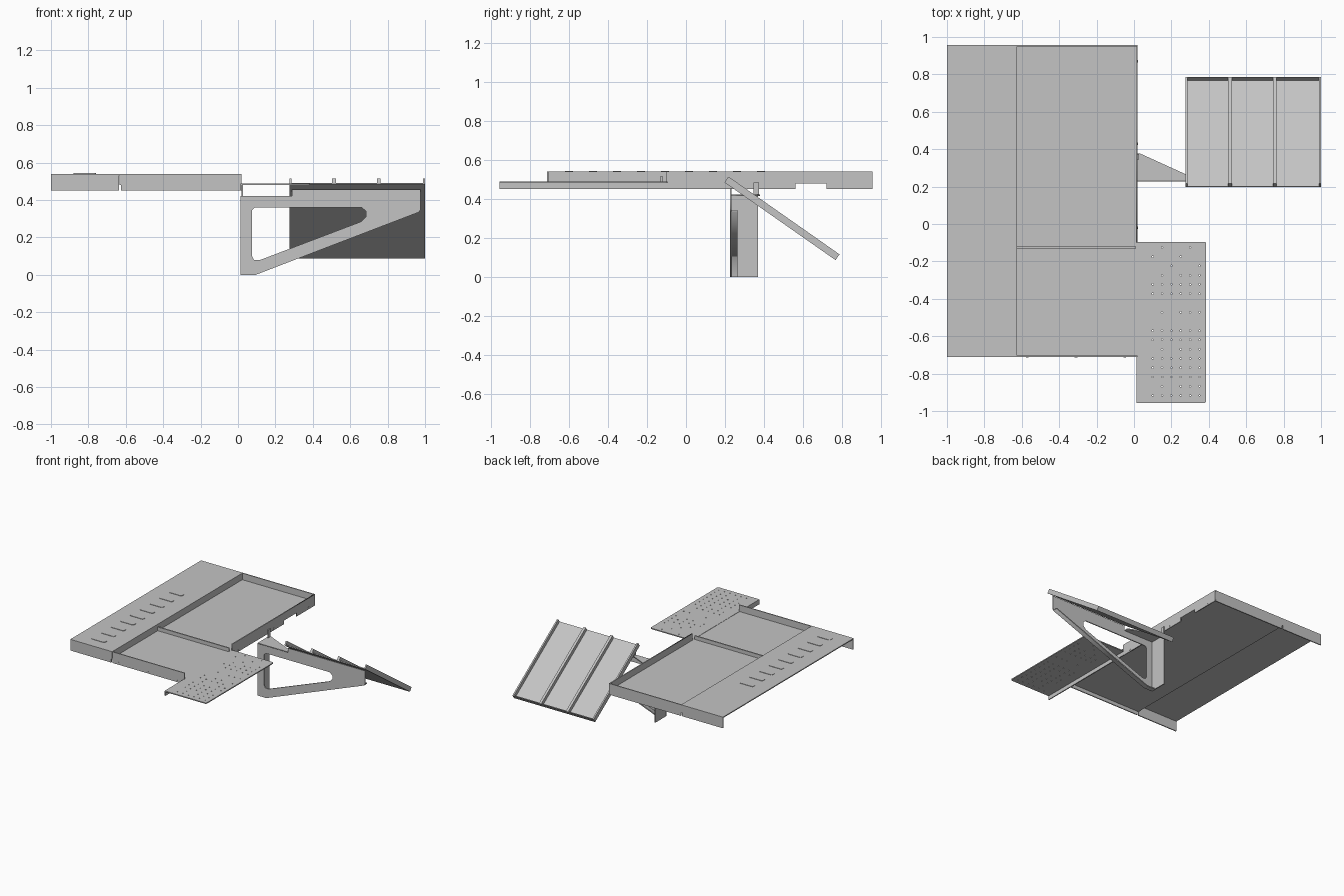
import bpy, bmesh, math
from mathutils import Matrix, Vector

cube = bpy.data.objects.get("Cube")
if cube:
    bpy.data.objects.remove(cube, do_unlink=True)

metal = bpy.data.materials.new("light_grey_metal")
metal.use_nodes = True
grey = (0.55, 0.55, 0.55, 1)
metal.diffuse_color = grey
metal.node_tree.nodes["Principled BSDF"].inputs["Base Color"].default_value = grey

T = 0.008        # sheet thickness
TOP, LOW, FLOOR = 0.54, 0.45, 0.487
FRONT, BACK = -0.712, 0.957


def link(name, bm):
    bmesh.ops.remove_doubles(bm, verts=bm.verts, dist=0.00005)
    bmesh.ops.recalc_face_normals(bm, faces=bm.faces)
    mesh = bpy.data.meshes.new(name)
    bm.to_mesh(mesh)
    bm.free()
    mesh.materials.append(metal)
    obj = bpy.data.objects.new(name, mesh)
    bpy.context.collection.objects.link(obj)
    return obj


def box(name, x, y, z, matrix=Matrix()):
    """Box from three (low, high) ranges."""
    bm = bmesh.new()
    bmesh.ops.create_cube(bm, size=1)
    for v in bm.verts:
        v.co = Vector([(r[0] + r[1]) / 2 + c * (r[1] - r[0]) for r, c in zip((x, y, z), v.co)])
    bm.transform(matrix)
    return link(name, bm)


def sheet(name, outlines, axis, lo, hi):
    """Sheet with an outer outline and holes, extruded along an axis."""
    curve = bpy.data.curves.new(name, "CURVE")
    curve.dimensions = "2D"
    curve.fill_mode = "BOTH"
    curve.extrude = (hi - lo) / 2
    for pts in outlines:
        spline = curve.splines.new("POLY")
        spline.points.add(len(pts) - 1)
        for p, (u, v) in zip(spline.points, pts):
            p.co = (u, v, 0, 1)
        spline.use_cyclic_u = True
    temp = bpy.data.objects.new(name + "_outline", curve)
    bpy.context.collection.objects.link(temp)
    flat = bpy.data.meshes.new_from_object(temp)
    bm = bmesh.new()
    bm.from_mesh(flat)
    bpy.data.objects.remove(temp, do_unlink=True)
    mid = (lo + hi) / 2
    for v in bm.verts:
        a, b, w = v.co.x, v.co.y, v.co.z + mid
        v.co = {"x": (w, a, b), "y": (a, w, b), "z": (a, b, w)}[axis]
    return link(name, bm)


def rounded(x0, x1, y0, y1, r, steps=4):
    """Rounded rectangle outline."""
    pts = []
    corners = ((x1 - r, y1 - r), (x0 + r, y1 - r), (x0 + r, y0 + r), (x1 - r, y0 + r))
    for i, (cx, cy) in enumerate(corners):
        for k in range(steps + 1):
            a = math.pi / 2 * (i + k / steps)
            pts.append((cx + r * math.cos(a), cy + r * math.sin(a)))
    return pts


def circle(x, y, r, n=8):
    return [(x + r * math.cos(2 * math.pi * i / n), y + r * math.sin(2 * math.pi * i / n)) for i in range(n)]


# Raised side panel with its end flanges
box("side_panel", (-1, -0.63), (FRONT, BACK), (TOP - T, TOP))
for name, y in (("front", FRONT), ("back", BACK - T)):
    box(f"side_panel_{name}_flange", (-1, -0.635), (y, y + T), (LOW, TOP))
    box(f"tray_{name}_wall", (-0.625, 0.02), (y, y + T), (LOW, TOP))

# Row of pressed slots
for i in range(9):
    y = 0.385 - 0.123 * i
    sheet("pressed_slot", [rounded(-0.88, -0.76, y - 0.02, y + 0.02, 0.012)], "z", TOP, TOP + 0.003)

# Sunken tray
box("tray_floor", (-0.63, 0.02), (FRONT, BACK), (FLOOR - T, FLOOR))
box("tray_step", (-0.634, -0.626), (FRONT, BACK), (FLOOR - T, TOP))
box("tray_divider", (-0.63, 0.01), (-0.13, -0.12), (FLOOR, FLOOR + 0.03))
notched = [(-0.1, LOW), (0.56, LOW), (0.56, 0.483), (0.72, 0.483), (0.72, LOW),
           (BACK, LOW), (BACK, TOP), (-0.1, TOP)]
sheet("tray_side_wall", [notched], "x", 0.02 - T, 0.02)

# Small fasteners on the walls
for x in (-0.57, -0.31, -0.05):
    sheet("front_fastener", [circle(x, 0.465, 0.007)], "y", FRONT - 0.002, FRONT)
for y in (-0.02, 0.43, 0.87):
    sheet("side_fastener", [circle(y, 0.465, 0.007)], "x", 0.02, 0.022)

# Perforated shelf
holes = []
for row in range(17):
    for col in range(6):
        sparse = row in (6, 8) or (row < 3 and (row + col) % 3 != 1) or (col in (0, 2) and row % 4 == 3)
        if not sparse:
            holes.append(circle(0.1 + 0.05 * col, -0.125 - 0.0495 * row, 0.0045, 6))
sheet("shelf", [rounded(0.014, 0.386, -0.957, -0.095, 0.012)] + holes, "z", 0.481, 0.489)
box("shelf_flange", (0.014, 0.014 + T), (-0.957, -0.095), (LOW, 0.487))

# Triangular bracket with a cut-out
outer = [(0.014, 0), (0.095, 0), (0.968, 0.335), (0.977, 0.35), (0.977, 0.455),
         (0.29, 0.455), (0.29, 0.42), (0.014, 0.42)]
cutout = [(0.09, 0.36), (0.075, 0.345), (0.075, 0.1), (0.085, 0.08), (0.115, 0.078),
          (0.66, 0.285), (0.685, 0.31), (0.685, 0.34), (0.66, 0.36)]
sheet("bracket_web", [outer, cutout], "y", 0.226, 0.234)
sheet("bracket_sloped_flange", [[(0.095, 0), (0.968, 0.335), (0.965, 0.343), (0.092, 0.008)]],
      "y", 0.226, 0.265)
box("bracket_mounting_flange", (0.014, 0.014 + T), (0.226, 0.37), (0, 0.42))
box("bracket_foot", (0.014, 0.095), (0.226, 0.265), (0, T))
sheet("bracket_gusset", [[(0.014, 0.23), (0.285, 0.23), (0.285, 0.262), (0.03, 0.378), (0.014, 0.378)]],
      "z", 0.414, 0.422)
box("bracket_tab", (0.02, 0.028), (0.345, 0.375), (0.42, 0.485))

# Tilted panel, built flat and swung down about its front edge
tilt = Matrix.Translation((0, 0.197, 0.485)) @ Matrix.Rotation(math.radians(-35), 4, "X")
LENGTH, RISE = 0.695, 0.036
box("tilted_panel", (0.275, 1), (0, LENGTH), (0, T), tilt)
box("tilted_panel_end_lip", (0.275, 1), (LENGTH - 0.006, LENGTH), (0, RISE), tilt)
for x, w in ((0.275, 0.012), (0.503, 0.02), (0.743, 0.02), (0.988, 0.012)):
    box("tilted_panel_rib", (x, x + w), (0, LENGTH), (0, RISE), tilt)
